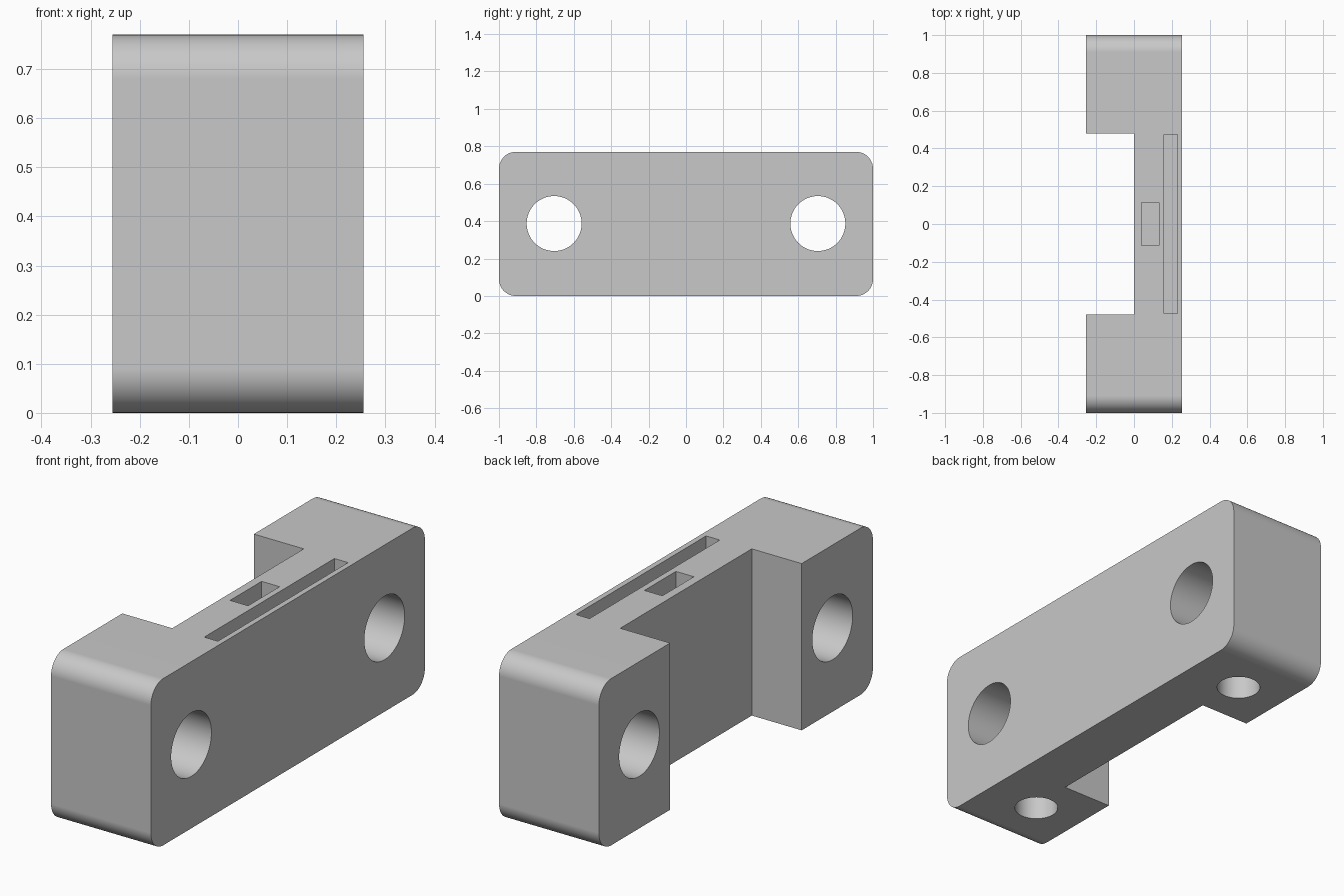
import bpy, bmesh, math
from mathutils import Matrix, Vector

cube = bpy.data.objects.get("Cube")
if cube:
    bpy.data.objects.remove(cube, do_unlink=True)

HEIGHT = 0.77
HOLE_Y = 0.705

grey = bpy.data.materials.new("plain grey")
grey.use_nodes = True
colour = (0.58, 0.58, 0.58, 1)
grey.diffuse_color = colour
grey.node_tree.nodes["Principled BSDF"].inputs["Base Color"].default_value = colour


def make_object(name, bm):
    mesh = bpy.data.meshes.new(name)
    bm.to_mesh(mesh)
    bm.free()
    mesh.materials.append(grey)
    obj = bpy.data.objects.new(name, mesh)
    bpy.context.collection.objects.link(obj)
    return obj


def box(x0, x1, y0, y1, z0, z1):
    bm = bmesh.new()
    size = Vector((x1 - x0, y1 - y0, z1 - z0))
    centre = Vector((x0 + x1, y0 + y1, z0 + z1)) / 2
    bmesh.ops.create_cube(bm, size=1, matrix=Matrix.Translation(centre) @ Matrix.Diagonal(size).to_4x4())
    return bm


def cylinder(radius, depth, centre, turn=0):
    bm = bmesh.new()
    place = Matrix.Translation(centre) @ Matrix.Rotation(turn, 4, "Y")
    bmesh.ops.create_cone(bm, cap_ends=True, segments=64, radius1=radius,
                          radius2=radius, depth=depth, matrix=place)
    return bm


# Main block, with its four long corners rounded
bm = box(-0.255, 0.255, -1, 1, 0, HEIGHT)
long_edges = [e for e in bm.edges if abs(e.verts[0].co.x - e.verts[1].co.x) > 0.1]
bmesh.ops.bevel(bm, geom=long_edges, offset=0.09, segments=12, profile=0.5, affect="EDGES")
block = make_object("mounting_block", bm)

# Channel, top slot and top pocket
cutters = [
    make_object("channel_cutter", box(-0.5, 0, -0.48, 0.48, -0.2, HEIGHT + 0.2)),
    make_object("slot_cutter", box(0.16, 0.23, -0.475, 0.475, 0.12, HEIGHT + 0.1)),
    make_object("pocket_cutter", box(0.04, 0.132, -0.115, 0.115, 0.3, HEIGHT + 0.1)),
]

# Cross holes, each met by a smaller hole from below
for side in (-1, 1):
    y = side * HOLE_Y
    cutters.append(make_object("cross_hole_cutter",
                               cylinder(0.147, 1, (0, y, 0.387), math.pi / 2)))
    cutters.append(make_object("bottom_hole_cutter",
                               cylinder(0.096, 0.6, (-0.02, y, 0.05))))

bpy.ops.object.select_all(action="DESELECT")
bpy.context.view_layer.objects.active = block
block.select_set(True)
for cutter in cutters:
    cutter.hide_render = True
    cut = block.modifiers.new("cut", "BOOLEAN")
    cut.operation = "DIFFERENCE"
    cut.solver = "EXACT"
    cut.object = cutter
    bpy.ops.object.modifier_apply(modifier=cut.name)
for cutter in cutters:
    bpy.data.objects.remove(cutter, do_unlink=True)

# Smooth curves, crisp edges and flat sides
bpy.ops.object.shade_smooth_by_angle(angle=math.radians(30))
normals = block.modifiers.new("flat sides", "WEIGHTED_NORMAL")
normals.keep_sharp = True
